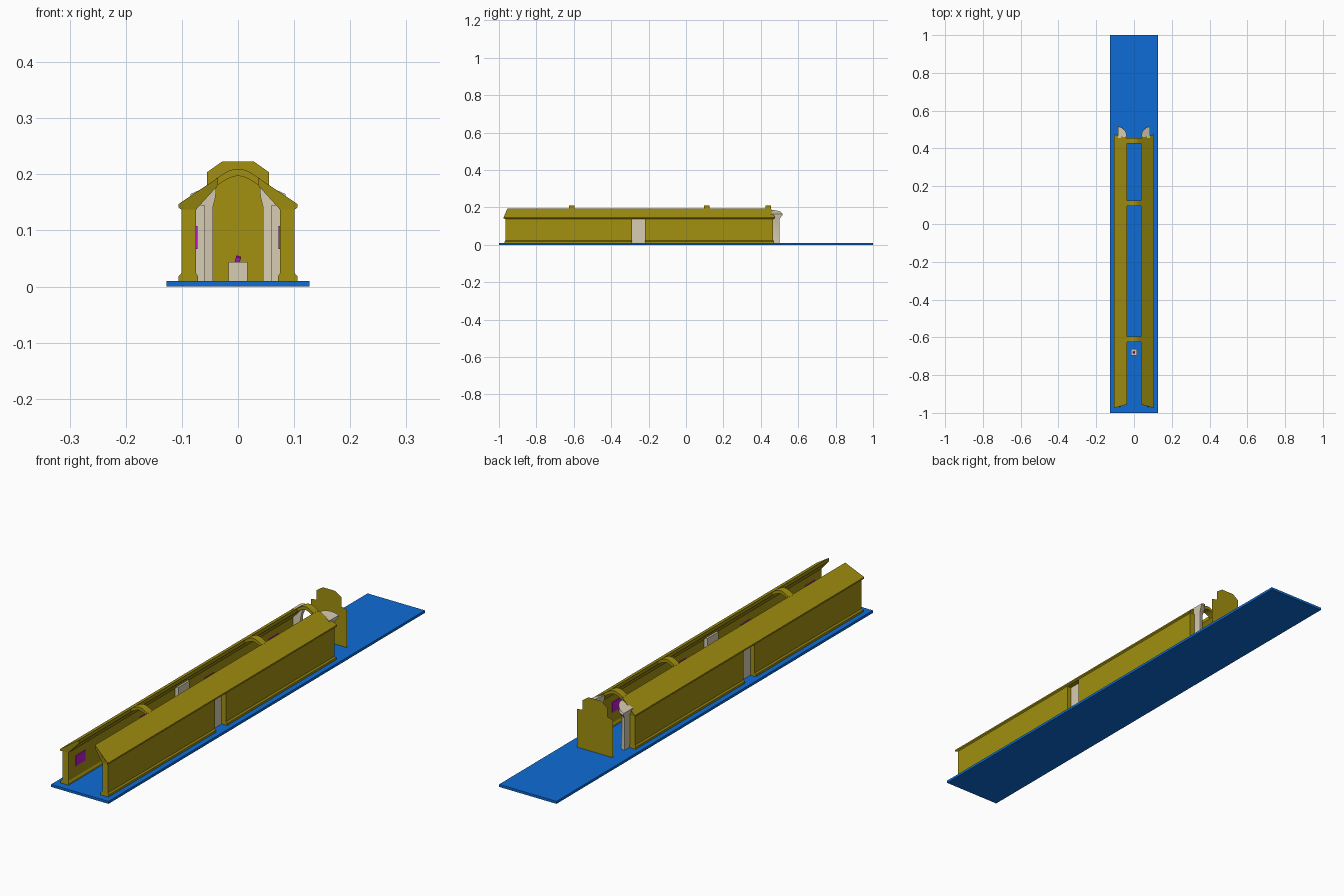
import bpy, bmesh, math
from mathutils import Matrix

cube = bpy.data.objects.get("Cube")
if cube:
    bpy.data.objects.remove(cube, do_unlink=True)


def material(name, colour):
    m = bpy.data.materials.new(name)
    m.use_nodes = True
    m.diffuse_color = (*colour, 1)
    m.node_tree.nodes["Principled BSDF"].inputs["Base Color"].default_value = (*colour, 1)
    return m


BLUE = material("blue floor", (0.004, 0.15, 0.67))
OCHRE = material("ochre wall", (0.36, 0.28, 0.005))
CREAM = material("cream plaster", (0.68, 0.61, 0.45))
PURPLE = material("purple", (0.5, 0.01, 0.62))


def finish(name, bm, mat, smooth=False):
    bmesh.ops.recalc_face_normals(bm, faces=bm.faces)
    mesh = bpy.data.meshes.new(name)
    bm.to_mesh(mesh)
    bm.free()
    mesh.materials.append(mat)
    ob = bpy.data.objects.new(name, mesh)
    bpy.context.collection.objects.link(ob)
    if smooth:
        bpy.ops.object.select_all(action='DESELECT')
        ob.select_set(True)
        bpy.context.view_layer.objects.active = ob
        bpy.ops.object.shade_smooth_by_angle(angle=math.radians(35))
    return ob


def loft(name, rings, mat, smooth=False):
    """Skin a list of equal point rings and cap both ends."""
    bm = bmesh.new()
    vs = [[bm.verts.new(p) for p in r] for r in rings]
    n = len(vs[0])
    for a, b in zip(vs, vs[1:]):
        for i in range(n):
            j = (i + 1) % n
            bm.faces.new((a[i], a[j], b[j], b[i]))
    bm.faces.new(vs[0])
    bm.faces.new(vs[-1])
    return finish(name, bm, mat, smooth)


def box(name, x0, x1, y0, y1, z0, z1, mat):
    base = [(x0, y0), (x1, y0), (x1, y1), (x0, y1)]
    return loft(name, [[(x, y, z) for x, y in base] for z in (z0, z1)], mat)


def extrude(name, profile, side, y0, y1, f0, f1, mat):
    """Run an (x, z, end offset) profile along y; f0 and f1 scale the offset."""
    return loft(name, [[(side * x, y0 - f0 * o, z) for x, z, o in profile],
                       [(side * x, y1 + f1 * o, z) for x, z, o in profile]], mat)


FRONT, BACK = -0.965, 0.465
DOOR0, DOOR1 = -0.29, -0.22

box("floor", -0.127, 0.127, -1, 1, 0, 0.01, BLUE)

# Wall section with skirting, and roof section with eave
wall = [(0.071, 0.01, 0.005), (0.106, 0.01, 0.005), (0.106, 0.018, 0.005),
        (0.101, 0.024, 0), (0.101, 0.137, 0), (0.075, 0.137, 0),
        (0.075, 0.024, 0), (0.071, 0.018, 0.005)]
roof = [(0.075, 0.137, 0), (0.101, 0.137, 0), (0.106, 0.141, 0.01),
        (0.106, 0.147, 0.01), (0.036, 0.194, -0.01), (0.036, 0.18, -0.01)]

for side, tag in ((1, "left"), (-1, "right")):
    extrude(tag + "_front_wall", wall, side, FRONT, DOOR0, 1, 0, OCHRE)
    extrude(tag + "_back_wall", wall, side, DOOR1, BACK, 0, 1, OCHRE)
    extrude(tag + "_roof", roof, side, FRONT, BACK, 1, 1, OCHRE)

    # Recessed side door
    xs = sorted((side * 0.06, side * 0.082))
    box(tag + "_side_door", *xs, DOOR0, DOOR1, 0.01, 0.145, CREAM)

    # Flared curved jamb at the back entrance
    def jamb_ring(cx, rx, ry, height):
        pts = [(cx, 0.455)]
        for i in range(11):
            a = math.pi / 2 * i / 10
            pts.append((cx - rx * math.cos(a), 0.46 + ry * math.sin(a)))
        return [(side * x, y, height(x)) for x, y in pts]

    loft(tag + "_entrance_jamb", [
        jamb_ring(0.078, 0.033, 0.04, lambda x: 0.01),
        jamb_ring(0.078, 0.033, 0.04, lambda x: 0.14),
        jamb_ring(0.085, 0.045, 0.058, lambda x: 0.16),
        jamb_ring(0.085, 0.047, 0.055, lambda x: 0.185 - 0.45 * (x - 0.04))],
        CREAM, True)

    # Wall pictures
    for k in range(4):
        y = -0.89 + k * 0.407
        xs = sorted((side * 0.0725, side * 0.0755))
        box(f"{tag}_picture_{k + 1}", *xs, y - 0.03, y + 0.03, 0.067, 0.108, PURPLE)

# Arched ribs bridging the open ridge
for k, y in enumerate((-0.61, 0.11, 0.44)):
    arc = [-1 + i / 6 for i in range(13)]
    prof = [(0.038 * t, 0.193 + 0.017 * math.cos(t * math.pi / 2)) for t in arc]
    prof += [(0.038 * t, 0.179 + 0.018 * math.cos(t * math.pi / 2)) for t in reversed(arc)]
    loft(f"ridge_rib_{k + 1}", [[(x, yy, z) for x, z in prof]
                                for yy in (y - 0.015, y + 0.015)], OCHRE, True)

# Freestanding stepped screen behind the entrance
half = [(0.08, 0.01), (0.08, 0.162), (0.055, 0.167), (0.055, 0.204), (0.028, 0.223)]
bm = bmesh.new()
outline = half + [(-x, z) for x, z in reversed(half)]
bm.faces.new([bm.verts.new((x, 0.576, z)) for x, z in outline])
finish("back_screen", bm, OCHRE)

# Pedestal with a small tilted exhibit
box("pedestal", -0.017, 0.017, -0.697, -0.663, 0.01, 0.044, CREAM)
bm = bmesh.new()
bmesh.ops.create_cube(bm, size=0.009, matrix=Matrix.Translation((0, -0.68, 0.049))
                      @ Matrix.Rotation(0.3, 4, 'Y') @ Matrix.Rotation(0.3, 4, 'X'))
finish("exhibit", bm, PURPLE)
